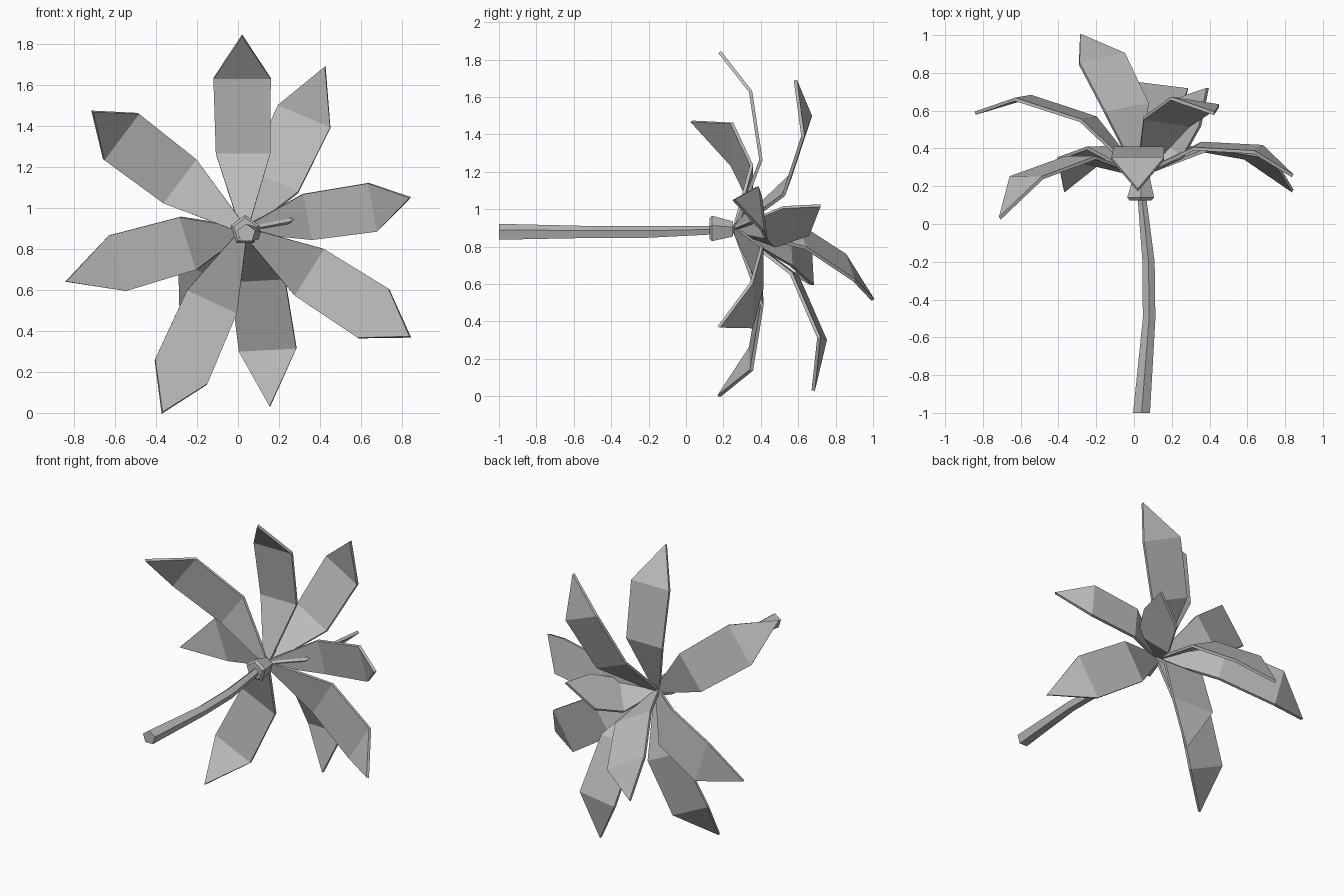
import bpy
import bmesh
import math
from mathutils import Vector

cube = bpy.data.objects.get("Cube")
if cube:
    bpy.data.objects.remove(cube, do_unlink=True)

grey = bpy.data.materials.new("plain_grey")
grey.use_nodes = True
colour = (0.5, 0.5, 0.5, 1)
grey.diffuse_color = colour
grey.node_tree.nodes["Principled BSDF"].inputs["Base Color"].default_value = colour


def make_object(name, bm):
    """Turn a bmesh into a flat-shaded grey object."""
    bmesh.ops.recalc_face_normals(bm, faces=bm.faces[:])
    mesh = bpy.data.meshes.new(name)
    bm.to_mesh(mesh)
    bm.free()
    mesh.materials.append(grey)
    obj = bpy.data.objects.new(name, mesh)
    bpy.context.scene.collection.objects.link(obj)
    return obj


def pentagon_tube(name, sections):
    """Skin five-sided rings given as (y, x, z, radius)."""
    bm = bmesh.new()
    rings = []
    for y, x, z, radius in sections:
        ring = []
        for i in range(5):
            angle = math.tau * i / 5
            ring.append(bm.verts.new((x + radius * math.sin(angle), y,
                                      z + radius * math.cos(angle))))
        rings.append(ring)
    for low, high in zip(rings, rings[1:]):
        for i in range(5):
            j = (i + 1) % 5
            bm.faces.new((low[i], low[j], high[j], high[i]))
    bm.faces.new(rings[0])
    bm.faces.new(rings[-1])
    return make_object(name, bm)


crown = Vector((0.03, 0.26, 0.89))


def frond(name, side_a, side_b, tip):
    """Folded leaf: narrow root, bulging middle, wide shoulder, pointed tip."""
    a, b, tip = Vector(side_a), Vector(side_b), Vector(tip)
    across = b - a
    shoulder = (a + b) / 2
    reach = shoulder - crown
    normal = across.cross(reach).normalized()
    if normal.dot(tip - shoulder) > 0:
        normal.negate()
    middle = crown + reach * 0.52 + normal * reach.length * 0.13

    bm = bmesh.new()
    rows = []
    for centre, share in ((crown, 0.06), (middle, 0.475), (shoulder, 0.5)):
        rows.append([bm.verts.new(centre - across * share),
                     bm.verts.new(centre + across * share)])
    for low, high in zip(rows, rows[1:]):
        bm.faces.new((low[0], low[1], high[1], high[0]))
    bm.faces.new((rows[-1][0], rows[-1][1], bm.verts.new(tip)))

    obj = make_object(name, bm)
    thick = obj.modifiers.new("thickness", 'SOLIDIFY')
    thick.thickness = 0.018
    thick.offset = 0
    return obj


# Bent trunk and the flared collar under the leaves
pentagon_tube("trunk", [(-1, 0.04, 0.875, 0.047), (-0.5, 0.08, 0.875, 0.035),
                        (-0.2, 0.077, 0.875, 0.034), (0.15, 0.041, 0.885, 0.024)])
pentagon_tube("collar", [(0.125, 0.035, 0.89, 0.06), (0.14, 0.035, 0.89, 0.075),
                         (0.25, 0.04, 0.89, 0.045)])

# Leaves: both shoulder corners, then the tip
leaves = {
    "top": ((-.12, .345, 1.63), (.16, .345, 1.63), (.02, .18, 1.84)),
    "upper_left": ((.195, .665, 1.5), (.45, .625, 1.39), (.425, .585, 1.69)),
    "left": ((.635, .38, 1.12), (.68, .41, .885), (.84, .255, 1.05)),
    "lower_left": ((.735, .35, .605), (.585, .35, .365), (.84, .175, .37)),
    "bottom": ((.285, .71, .315), (.005, .745, .3), (.155, .68, .03)),
    "lower_right": ((-.405, .345, .26), (-.15, .35, .14), (-.37, .175, 0)),
    "right": ((-.63, .66, .865), (-.545, .675, .595), (-.84, .587, .64)),
    "upper_right": ((-.485, .245, 1.46), (-.655, .245, 1.235), (-.71, .03, 1.47)),
    "back": ((-.29, .85, .755), (-.05, .9, .62), (-.285, 1, .515)),
    "back_left": ((.35, .52, 1.01), (.215, .66, .865), (.39, .72, 1.02)),
}
for place, points in leaves.items():
    frond(place + "_leaf", *points)
